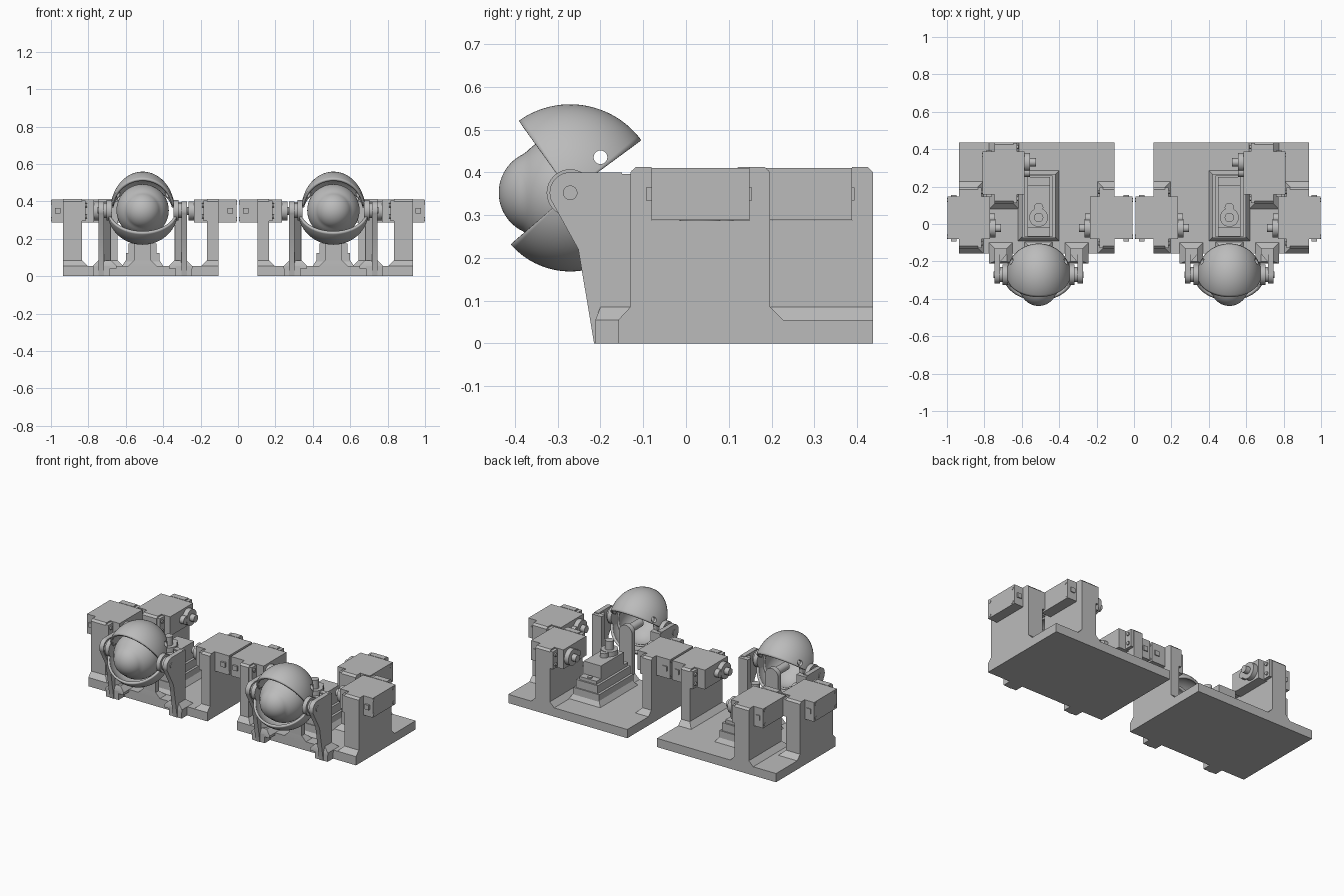
import bpy, bmesh
from math import radians, sin, cos, pi
from mathutils import Matrix, Vector

old = bpy.data.objects.get("Cube")
if old:
    bpy.data.objects.remove(old, do_unlink=True)

grey = bpy.data.materials.new("plain_grey")
grey.use_nodes = True
GREY = (0.5, 0.5, 0.5, 1)
grey.diffuse_color = GREY
grey.node_tree.nodes["Principled BSDF"].inputs["Base Color"].default_value = GREY

CX = 0.51                      # middle of one eye unit
EYE = Vector((CX, -0.271, 0.352))
PLATE = (0.104, 0.935, -0.158, 0.437)


def finish(name, bm, smooth=False, fix=True):
    if fix:
        bmesh.ops.recalc_face_normals(bm, faces=bm.faces)
    mesh = bpy.data.meshes.new(name)
    bm.to_mesh(mesh)
    bm.free()
    mesh.materials.append(grey)
    ob = bpy.data.objects.new(name, mesh)
    bpy.context.collection.objects.link(ob)
    if smooth:
        bpy.ops.object.select_all(action='DESELECT')
        ob.select_set(True)
        bpy.context.view_layer.objects.active = ob
        bpy.ops.object.shade_smooth_by_angle(angle=radians(35))
    return ob


def mirrored(ob):
    """Repeat the part in the other eye unit."""
    ob.modifiers.new("other_unit", 'MIRROR').use_mirror_merge = False
    return ob


def add_box(bm, x0, x1, y0, y1, z0, z1):
    mid = Vector((x0 + x1, y0 + y1, z0 + z1)) / 2
    m = Matrix.Translation(mid) @ Matrix.Diagonal((x1 - x0, y1 - y0, z1 - z0, 1))
    bmesh.ops.create_cube(bm, size=1, matrix=m)


def add_rod(bm, a, b, r, seg=32):
    a, b = Vector(a), Vector(b)
    m = Matrix.Translation((a + b) / 2) @ (b - a).to_track_quat('Z', 'Y').to_matrix().to_4x4()
    bmesh.ops.create_cone(bm, cap_ends=True, segments=seg, radius1=r, radius2=r,
                          depth=(b - a).length, matrix=m)


def add_prism(bm, pts, axis, lo, hi):
    """Extrude a profile along x (points are y, z) or y (points are x, z)."""
    place = (lambda p: (lo, *p)) if axis == 'x' else (lambda p: (p[0], lo, p[1]))
    face = bm.faces.new([bm.verts.new(place(p)) for p in pts])
    out = bmesh.ops.extrude_face_region(bm, geom=[face])
    step = Vector((hi - lo, 0, 0) if axis == 'x' else (0, hi - lo, 0))
    bmesh.ops.translate(bm, vec=step,
                        verts=[v for v in out["geom"] if isinstance(v, bmesh.types.BMVert)])


def add_foot(bm, x0, x1, y0, y1, flare=0.03, front=PLATE[2]):
    """Sloping skirt where a part meets the base plate."""
    X0, X1, Y0, Y1 = PLATE
    low = (max(x0 - flare, X0), min(x1 + flare, X1),
           max(y0 - flare, front), min(y1 + flare, Y1))
    rings = []
    for (a, b, c, d), z in ((low, 0.04), (low, 0.055), ((x0, x1, y0, y1), 0.085)):
        rings.append([bm.verts.new(p) for p in ((a, c, z), (b, c, z), (b, d, z), (a, d, z))])
    bm.faces.new(rings[0])
    bm.faces.new(rings[-1])
    for r, s in zip(rings, rings[1:]):
        for i in range(4):
            j = (i + 1) % 4
            bm.faces.new((r[i], r[j], s[j], s[i]))


# Base plate
bm = bmesh.new()
add_box(bm, *PLATE, 0, 0.055)
mirrored(finish("base_plate", bm))


# Notched walls that carry the side motors
def wall(name, x0, x1, y0, y1):
    bm = bmesh.new()
    n, c, low, top = 0.049, 0.012, 0.287, 0.412
    half = [(y0, 0.01), (y0, top - c), (y0 + c, top), (y0 + n, top), (y0 + n, low)]
    pts = half + [(y0 + y1 - y, z) for y, z in reversed(half)]
    add_prism(bm, pts, 'x', x0, x1)
    add_foot(bm, x0, x1, y0, y1)
    mirrored(finish(name, bm))


wall("outer_wall", 0.835, 0.935, -0.13, 0.197)
wall("inner_wall", 0.104, 0.165, -0.13, 0.197)
wall("back_wall", 0.645, 0.745, 0.11, 0.437)


# Side motors: body, ears, screws, gear boss and output horn
def motor(name, tail, nose, ear, y0, y1, shaft_y):
    d = 1 if nose > tail else -1
    z0, z1, zc = 0.288, 0.41, 0.349
    bm = bmesh.new()
    add_box(bm, min(tail, nose), max(tail, nose), y0, y1, z0, z1)
    add_box(bm, min(ear, ear + d * 0.02), max(ear, ear + d * 0.02),
            y0 - 0.046, y1 + 0.046, z0 + 0.006, z1 - 0.006)
    for y in (y0 - 0.024, y1 + 0.024):
        for z in (zc - 0.03, zc + 0.03):
            add_rod(bm, (ear + d * 0.015, y, z), (ear + d * 0.028, y, z), 0.011, 12)
    for y in (y0 + 0.013, y1 - 0.02):
        for z in (z0 + 0.017, z1 - 0.017):
            add_rod(bm, (tail + d * 0.02, y, z), (tail - d * 0.002, y, z), 0.011, 16)
    add_box(bm, min(tail + d * 0.02, tail + d * 0.05), max(tail + d * 0.02, tail + d * 0.05),
            y0 - 0.012, y1 + 0.006, zc - 0.015, zc + 0.015)
    add_rod(bm, (nose - d * 0.01, shaft_y, zc), (nose + d * 0.03, shaft_y, zc), 0.05)
    inward = 0.035 if shaft_y < (y0 + y1) / 2 else -0.035
    add_rod(bm, (nose - d * 0.01, shaft_y + inward * 1.5, zc),
            (nose + d * 0.028, shaft_y + inward * 1.5, zc), 0.025)
    add_rod(bm, (nose, shaft_y, zc), (nose + d * 0.06, shaft_y, zc), 0.022)
    mirrored(finish(name, bm, True))


motor("outer_motor", 0.998, 0.77, 0.835, -0.081, 0.148, -0.022)
motor("inner_motor", 0.007, 0.235, 0.165, -0.081, 0.148, -0.022)
motor("back_motor", 0.81, 0.585, 0.645, 0.159, 0.388, 0.33)

# Stepped pedestal and upright motor in the middle
bm = bmesh.new()
add_foot(bm, CX - 0.09, CX + 0.09, -0.07, 0.265, 0.02)
add_box(bm, CX - 0.09, CX + 0.09, -0.075, 0.268, 0.05, 0.125)
add_box(bm, CX - 0.075, CX + 0.075, -0.07, 0.26, 0.12, 0.175)
mirrored(finish("pedestal", bm))

bm = bmesh.new()
add_box(bm, CX - 0.06, CX + 0.06, -0.066, 0.25, 0.17, 0.195)
add_box(bm, CX - 0.06, CX + 0.06, -0.022, 0.206, 0.17, 0.275)
for y in (-0.045, 0.23):
    add_rod(bm, (CX, y, 0.19), (CX, y, 0.202), 0.014, 16)
add_rod(bm, (CX, 0.035, 0.27), (CX, 0.035, 0.305), 0.05)
add_rod(bm, (CX, 0.088, 0.27), (CX, 0.088, 0.303), 0.025)
add_rod(bm, (CX, 0.035, 0.3), (CX, 0.035, 0.36), 0.025)
mirrored(finish("upright_motor", bm, True))

# Round-topped post behind the eyeball
bm = bmesh.new()
w, zc = 0.045, 0.345
arc = [(CX + w * cos(pi * i / 16), zc + w * sin(pi * i / 16)) for i in range(17)]
add_prism(bm, [(CX - w, 0.02), (CX + w, 0.02)] + arc, 'y', -0.157, -0.125)
add_foot(bm, CX - w, CX + w, -0.157, -0.125)
add_rod(bm, (CX, -0.15, EYE.z), (CX, -0.27, EYE.z), 0.025)
mirrored(finish("eye_post", bm, True))

# Side brackets with rounded pivot ends
for name, s in (("outer_bracket", 1), ("inner_bracket", -1)):
    bm = bmesh.new()

    def span(a, b):
        return min(CX + s * a, CX + s * b), max(CX + s * a, CX + s * b)

    r = 0.048
    arc = [(EYE.y + r * cos(a), EYE.z + r * sin(a))
           for a in (radians(90 + i * 10) for i in range(12))]
    pts = arc + [(-0.252, 0.22), (-0.215, 0), (-0.15, 0), (-0.15, EYE.z + r)]
    add_prism(bm, pts, 'x', *span(0.207, 0.236))
    add_box(bm, *span(0.17, 0.236), -0.163, -0.13, 0.01, 0.396)
    # gusset between plate and upright
    tri = [bm.verts.new((CX + s * x, y, 0.05)) for x, y in
           ((0.207, -0.205), (0.207, -0.16), (0.17, -0.16))]
    g = bmesh.ops.extrude_face_region(bm, geom=[bm.faces.new(tri)])
    bmesh.ops.translate(bm, vec=(0, 0, 0.34),
                        verts=[v for v in g["geom"] if isinstance(v, bmesh.types.BMVert)])
    add_box(bm, *span(0.175, 0.265), -0.212, -0.13, 0, 0.055)
    add_foot(bm, *span(0.17, 0.236), -0.2, -0.13, 0.03, -0.212)
    for a, b, rad in ((0.165, 0.24, 0.017), (0.19, 0.21, 0.04), (0.165, 0.192, 0.055)):
        add_rod(bm, EYE + Vector((s * a, 0, 0)), EYE + Vector((s * b, 0, 0)), rad)
    mirrored(finish(name, bm, True))

# Eyeball shell with bulging cornea, turned about its forward axis, open at the back
bm = bmesh.new()
R, r, d = 0.14, 0.1, 0.067
cut = (d * d + R * R - r * r) / (2 * d)
prof = []
for i in range(29):
    a = radians(i * 4)
    along, rad = d + r * cos(a), r * sin(a)
    if along > cut:
        prof.append((along, rad))
for i in range(29):
    a = radians(i * 4)
    if -0.05 < R * cos(a) < cut:
        prof.append((R * cos(a), R * sin(a)))
verts = [bm.verts.new((CX, EYE.y - a, EYE.z + b)) for a, b in prof]
edges = [bm.edges.new(e) for e in zip(verts, verts[1:])]
bmesh.ops.spin(bm, geom=verts + edges, cent=EYE, axis=(0, 1, 0), angle=2 * pi, steps=48)
bmesh.ops.remove_doubles(bm, verts=bm.verts, dist=0.0005)
eye = finish("eyeball", bm, True)
shell = eye.modifiers.new("thickness", 'SOLIDIFY')
shell.thickness, shell.offset = 0.012, -1
mirrored(eye)


# Eyelids: wedges of a shell turned about the pivot axis
def eyelid(name, half_width, radius, start, end):
    bm = bmesh.new()
    rows = []
    for i in range(41):
        p = radians(8 + 164 * i / 40)
        row = []
        for j in range(25):
            t = radians(start + (end - start) * j / 24)
            row.append(bm.verts.new(EYE + Vector((-half_width * cos(p), radius * sin(p) * cos(t),
                                                  radius * sin(p) * sin(t)))))
        rows.append(row)
    for p, q in zip(rows, rows[1:]):
        for j in range(24):
            bm.faces.new((p[j], p[j + 1], q[j + 1], q[j]))
    ob = finish(name, bm, True, False)
    m = ob.modifiers.new("thickness", 'SOLIDIFY')
    m.thickness, m.offset = 0.014, -1
    return ob


upper = eyelid("upper_eyelid", 0.172, 0.207, 36.5, 125.5)
bm = bmesh.new()
add_rod(bm, (CX - 0.3, -0.2, 0.435), (CX + 0.3, -0.2, 0.435), 0.016)
cutter = finish("hole_cutter", bm)
cutter.hide_render = True
hole = upper.modifiers.new("link_hole", 'BOOLEAN')
hole.operation, hole.object = 'DIFFERENCE', cutter
bpy.context.view_layer.objects.active = upper
for m in ("thickness", "link_hole"):
    bpy.ops.object.modifier_apply(modifier=m)
bpy.data.objects.remove(cutter, do_unlink=True)
mirrored(upper)
mirrored(eyelid("lower_eyelid", 0.19, 0.184, 221, 310))
